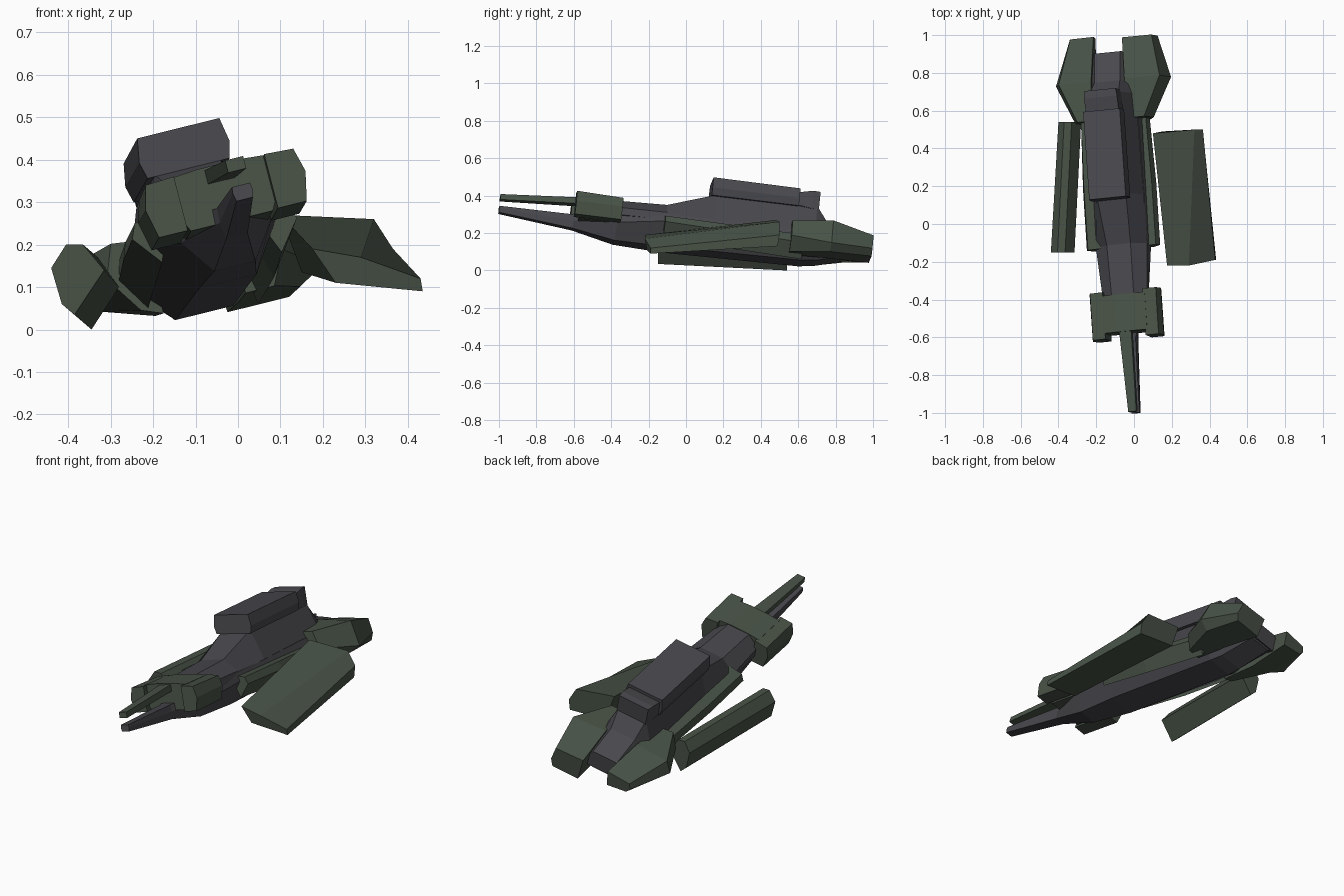
import bpy, bmesh
from mathutils import Matrix, Vector

# Banked flight frame: backward axis, right axis, up axis
back = Vector((-0.07, 0.99, -0.12)).normalized()
right = Vector((0.967, 0.097, 0.24))
right = (right - back * right.dot(back)).normalized()
up = right.cross(back)
FRAME = Matrix.Translation((-0.06, 0, 0.205)) @ Matrix((right, back, up)).transposed().to_4x4()


def paint(name, rgb):
    m = bpy.data.materials.new(name)
    m.diffuse_color = (*rgb, 1)
    return m


GREEN = paint("dull_green", (0.065, 0.085, 0.062))
GREY = paint("dark_grey", (0.065, 0.065, 0.075))


def loft(name, sections, mat=GREEN, frame=FRAME):
    """Join cross-sections [(y, [(x, z), ...]), ...] into a closed flat-faced body."""
    bm = bmesh.new()
    rings = [[bm.verts.new((p[0], y + (p[2] if len(p) > 2 else 0), p[1])) for p in pts]
             for y, pts in sections]
    n = len(rings[0])
    for a, b in zip(rings, rings[1:]):
        for i in range(n):
            j = (i + 1) % n
            bm.faces.new((a[i], a[j], b[j], b[i]))
    bm.faces.new(rings[0])
    bm.faces.new(rings[-1])
    bmesh.ops.recalc_face_normals(bm, faces=bm.faces)
    me = bpy.data.meshes.new(name)
    bm.to_mesh(me)
    bm.free()
    me.materials.append(mat)
    ob = bpy.data.objects.new(name, me)
    ob.matrix_world = frame
    bpy.context.collection.objects.link(ob)
    return ob


def sym(half):
    """Mirror a half section (top to bottom, x > 0) into a full ring."""
    return half + [(-x, z) for x, z in reversed(half)]


def sides(name, sections, mat=GREEN, drop=0):
    """A left and right copy of an off-centre part, the right one set lower by drop."""
    for side, s, d in (("right", 1, drop), ("left", -1, 0)):
        loft(side + "_" + name, [(y, [(x * s, z - d) for x, z in pts]) for y, pts in sections], mat)


# Lower hull running out into the lower prong
loft("lower_hull", [
    (-1.01, sym([(0.022, 0.015), (0.024, 0.0), (0.02, -0.02)])),
    (-0.61, sym([(0.03, 0.015), (0.032, -0.02), (0.026, -0.06)])),
    (-0.38, sym([(0.11, 0.03), (0.11, -0.02), (0.05, -0.105)])),
    (-0.12, sym([(0.14, 0.05), (0.15, 0.01), (0.07, -0.11)])),
    (0.62, sym([(0.14, 0.06), (0.16, 0.0), (0.07, -0.095)])),
    (0.70, sym([(0.12, 0.06), (0.12, 0.0), (0.065, -0.085)])),
    (0.90, sym([(0.09, 0.04), (0.09, 0.0), (0.06, -0.03)]))], GREY)

# Upper prong
loft("upper_prong", [
    (-1.01, sym([(0.022, 0.08), (0.022, 0.05)])),
    (-0.58, sym([(0.033, 0.112), (0.033, 0.078)]))])

# Nose block: two cheeks around a recessed middle
loft("nose_block", [
    (-0.585, sym([(0.05, 0.118), (0.12, 0.112), (0.13, 0.04), (0.10, -0.02)])),
    (-0.385, sym([(0.05, 0.115), (0.12, 0.108), (0.13, 0.04), (0.10, -0.02)]))])
sides("nose_cheek", [
    (-0.615, [(0.11, 0.112), (0.18, 0.108), (0.195, 0.05), (0.18, -0.02), (0.11, -0.02)]),
    (-0.365, [(0.11, 0.108), (0.18, 0.10), (0.195, 0.05), (0.18, -0.02), (0.11, -0.02)])])

# Upper hull rising to the spine under the top housing
loft("upper_hull", [
    (-0.42, sym([(0.06, 0.11), (0.12, 0.06), (0.12, 0.02)])),
    (-0.12, sym([(0.065, 0.12), (0.14, 0.06), (0.14, 0.02)])),
    (0.14, sym([(0.08, 0.205), (0.14, 0.05), (0.14, 0.02)])),
    (0.68, sym([(0.08, 0.21), (0.14, 0.05), (0.14, 0.02)])),
    (0.75, sym([(0.07, 0.12), (0.12, 0.05), (0.12, 0.0)])),
    (0.91, sym([(0.07, 0.07), (0.09, 0.04), (0.09, -0.02)]))], GREY)

# Shoulder armour along the hull sides
sides("shoulder", [
    (-0.13, [(0.09, 0.09), (0.18, 0.075), (0.195, 0.04), (0.14, -0.03)]),
    (0.20, [(0.10, 0.085), (0.18, 0.07), (0.195, 0.03), (0.14, -0.05)]),
    (0.62, [(0.10, 0.08), (0.17, 0.065), (0.18, 0.02), (0.13, -0.06)])], GREEN, 0.045)

# Housing on top, with its rear vent
loft("top_housing", [
    (0.11, sym([(0.10, 0.293), (0.11, 0.235), (0.10, 0.195)])),
    (0.58, sym([(0.10, 0.29), (0.11, 0.235), (0.10, 0.195)]))], GREY)
loft("housing_vent", [
    (0.57, sym([(0.09, 0.27), (0.095, 0.20)])),
    (0.65, sym([(0.09, 0.288), (0.09, 0.19)])),
    (0.69, sym([(0.085, 0.288), (0.085, 0.19)]))], GREY)

# Engines: the right one deep, the left one a flatter wedge
loft("right_engine", [
    (0.55, [(0.10, 0.09), (0.18, 0.09), (0.21, 0.0), (0.17, -0.08), (0.10, -0.08)]),
    (0.76, [(0.09, 0.10), (0.28, 0.09), (0.31, -0.04), (0.25, -0.075), (0.10, -0.075)]),
    (0.985, [(0.08, 0.05), (0.24, 0.045), (0.255, -0.03), (0.24, -0.07), (0.09, -0.07)])])
loft("left_engine", [
    (0.55, [(-0.10, 0.10), (-0.18, 0.11), (-0.21, 0.03), (-0.15, -0.06), (-0.10, -0.08)]),
    (0.76, [(-0.09, 0.11), (-0.27, 0.10), (-0.30, 0.04), (-0.22, -0.02), (-0.10, -0.06)]),
    (1.0, [(-0.07, 0.07), (-0.20, 0.06), (-0.21, 0.03), (-0.19, 0.005), (-0.08, -0.01)])])

# Wing pods, each swung loose from the hull, so placed in world axes
WORLD = Matrix()
loft("right_pod", [
    (-0.21, [(0.175, 0.19, -0.01), (0.29, 0.17, -0.01), (0.43, 0.12, 0.02),
             (0.435, 0.09, 0.02), (0.23, 0.11, 0.0)]),
    (0.49, [(0.10, 0.27, -0.01), (0.32, 0.26, 0.01), (0.365, 0.19, 0.01),
            (0.365, 0.13, 0.0), (0.15, 0.135, 0.0)])], GREEN, WORLD)
loft("left_pod", [
    (-0.15, [(-0.44, 0.145), (-0.405, 0.20), (-0.365, 0.20), (-0.315, 0.14),
             (-0.385, 0.035), (-0.415, 0.06)]),
    (0.54, [(-0.40, 0.115), (-0.37, 0.17), (-0.33, 0.17), (-0.28, 0.10),
            (-0.345, 0.0), (-0.38, 0.03)])], GREEN, WORLD)
